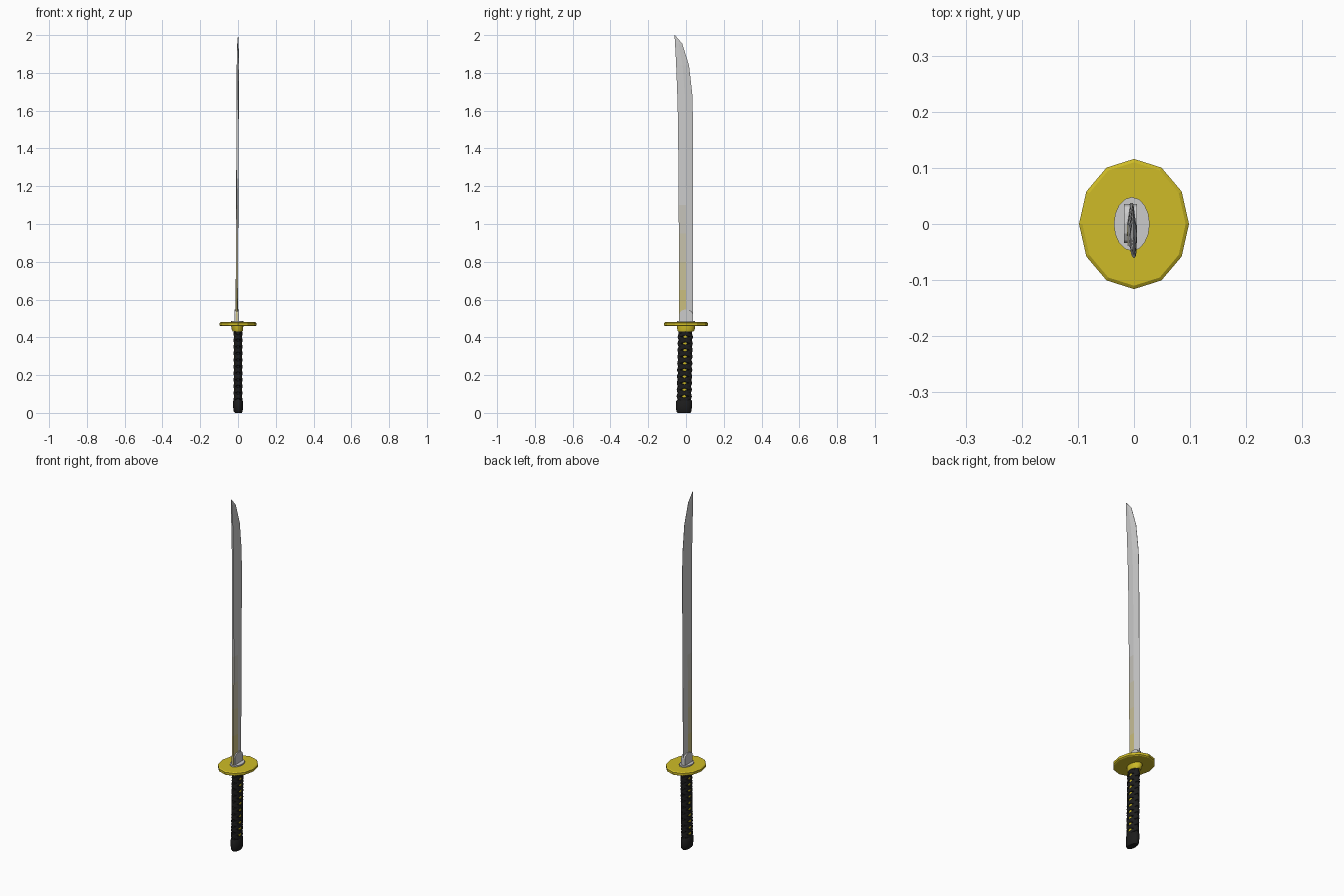
import bpy, bmesh
from math import sin, cos, pi

if "Cube" in bpy.data.objects:
    bpy.data.objects.remove(bpy.data.objects["Cube"])


def material(name, color):
    m = bpy.data.materials.new(name)
    m.diffuse_color = (*color, 1)
    m.use_nodes = True
    m.node_tree.nodes["Principled BSDF"].inputs["Base Color"].default_value = m.diffuse_color
    return m


STEEL, YELLOW = (0.55, 0.55, 0.56), (0.62, 0.50, 0.02)
gold = material("gold", YELLOW)
black = material("black", (0.012, 0.012, 0.012))
steel = material("steel", STEEL)


def loft(name, rings, mats, closed=True, loop=False, pick=None):
    """Skin a list of equal-length rings; cap both ends if closed."""
    bm = bmesh.new()
    vs = [[bm.verts.new(p) for p in r] for r in rings]
    n = len(rings[0])
    for i in range(len(vs) - 1):
        for j in range(n):
            k = (j + 1) % n
            f = bm.faces.new((vs[i][j], vs[i][k], vs[i + 1][k], vs[i + 1][j]))
            if pick:
                f.material_index = pick(i, j)
    if closed:
        bm.faces.new(vs[0][::-1])
        bm.faces.new(vs[-1])
    bmesh.ops.recalc_face_normals(bm, faces=bm.faces)
    me = bpy.data.meshes.new(name)
    bm.to_mesh(me)
    bm.free()
    for m in mats:
        me.materials.append(m)
    ob = bpy.data.objects.new(name, me)
    bpy.context.collection.objects.link(ob)
    return ob


def ellipse(rx, ry, z, n, cx=0.0, cy=0.0):
    return [(cx + rx * cos(2 * pi * i / n), cy + ry * sin(2 * pi * i / n), z) for i in range(n)]


def smooth(ob, angle=0.7):
    bpy.ops.object.select_all(action='DESELECT')
    ob.select_set(True)
    bpy.context.view_layer.objects.active = ob
    bpy.ops.object.shade_smooth_by_angle(angle=angle)


# Blade: (z, spine y, edge y); the steel warms to gold low on the spine side
stations = [(0.47, -0.038, 0.036), (0.65, -0.038, 0.036), (0.80, -0.038, 0.037),
            (0.95, -0.038, 0.037), (1.10, -0.039, 0.037), (1.53, -0.042, 0.037),
            (1.68, -0.046, 0.034), (1.84, -0.052, 0.016), (1.955, -0.058, -0.02),
            (2.0, -0.061, -0.059)]
tints = [material("tint_%d" % i, [s + (g - s) * t for s, g in zip(STEEL, YELLOW)])
         for i, t in enumerate((0.65, 0.45, 0.28, 0.12))]
rings = []
for z, ys, ye in stations:
    cx = -0.007 + 0.007 * (z - 0.47) / 1.53
    ym = ys + (ye - ys) * 0.5
    t = 0.006 * min(1, (ye - ys) / 0.06)
    rings.append([(cx - t * 0.8, ys, z), (cx + t * 0.8, ys, z), (cx + t, ym, z),
                  (cx + 0.0006, ye, z), (cx - 0.0006, ye, z), (cx - t, ym, z)])
loft("blade", rings, [steel] + tints,
     pick=lambda i, j: i + 1 if i < 4 and j in (0, 1, 5) else 0)

# Blade collar: thin plate with a rounded top, seen from the side
outline = [(-0.034, 0.475), (0.036, 0.475), (0.036, 0.525)]
outline += [(0.001 + 0.035 * cos(a * pi / 6), 0.525 + 0.023 * sin(a * pi / 6)) for a in range(1, 7)]
loft("blade_collar", [[(x, y, z) for y, z in outline] for x in (-0.018, 0.005)], [steel])

# Guard: twelve-sided oval disc, with a washer above and a ferrule below
loft("guard", [ellipse(0.092, 0.110, 0.459, 12), ellipse(0.098, 0.116, 0.463, 12),
               ellipse(0.098, 0.116, 0.476, 12), ellipse(0.092, 0.110, 0.480, 12)], [gold])
loft("washer", [ellipse(0.032, 0.048, z, 16, -0.004) for z in (0.478, 0.487)], [steel])
smooth(loft("ferrule", [ellipse(0.026, 0.040, 0.430, 20, -0.002, -0.002),
                        ellipse(0.030, 0.046, 0.440, 20, -0.003),
                        ellipse(0.032, 0.048, 0.460, 20, -0.004)], [gold]))


def grip_y(z):
    # The grip leans slightly backwards towards its end
    return -0.003 - 0.008 * (0.44 - z) / 0.44


# Grip core, with gold inlay showing through the wrap on both sides
smooth(loft("grip_core", [ellipse(0.0185, 0.036, z, 24, 0, grip_y(z)) for z in (0.02, 0.15, 0.3, 0.44)], [black]))
smooth(loft("grip_inlay", [ellipse(0.0205, 0.022, z, 16, 0, grip_y(z)) for z in (0.07, 0.2, 0.3, 0.435)], [gold]))

# Grip wrap: two bands each way, crossing on the sides and edges
PITCH, Z0, Z1 = 0.07, 0.07, 0.425
BAND = [(0.017, 0.034, -0.0125), (0.0225, 0.0385, -0.009), (0.0245, 0.0405, 0),
        (0.0225, 0.0385, 0.009), (0.017, 0.034, 0.0125)]
for direction in (1, -1):
    for start in (0, pi):
        steps = 120
        rings = []
        for i in range(steps + 1):
            z = Z0 + (Z1 - Z0) * i / steps
            a = start + direction * 2 * pi * (z - Z0) / PITCH
            rings.append([(rx * cos(a), grip_y(z) + ry * sin(a), z + dz) for rx, ry, dz in BAND])
        name = "grip_wrap_%s_%d" % ("left" if direction > 0 else "right", 1 + (start > 0))
        smooth(loft(name, rings, [black]))

# End cap of the grip
smooth(loft("end_cap", [ellipse(0.018, 0.034, 0.0, 20, 0.002, -0.011),
                        ellipse(0.024, 0.040, 0.008, 20, 0.001, -0.011),
                        ellipse(0.0255, 0.042, 0.03, 20, 0, -0.011),
                        ellipse(0.0255, 0.042, 0.062, 20, 0, -0.010),
                        ellipse(0.022, 0.038, 0.068, 20, 0, -0.010)], [black]))
